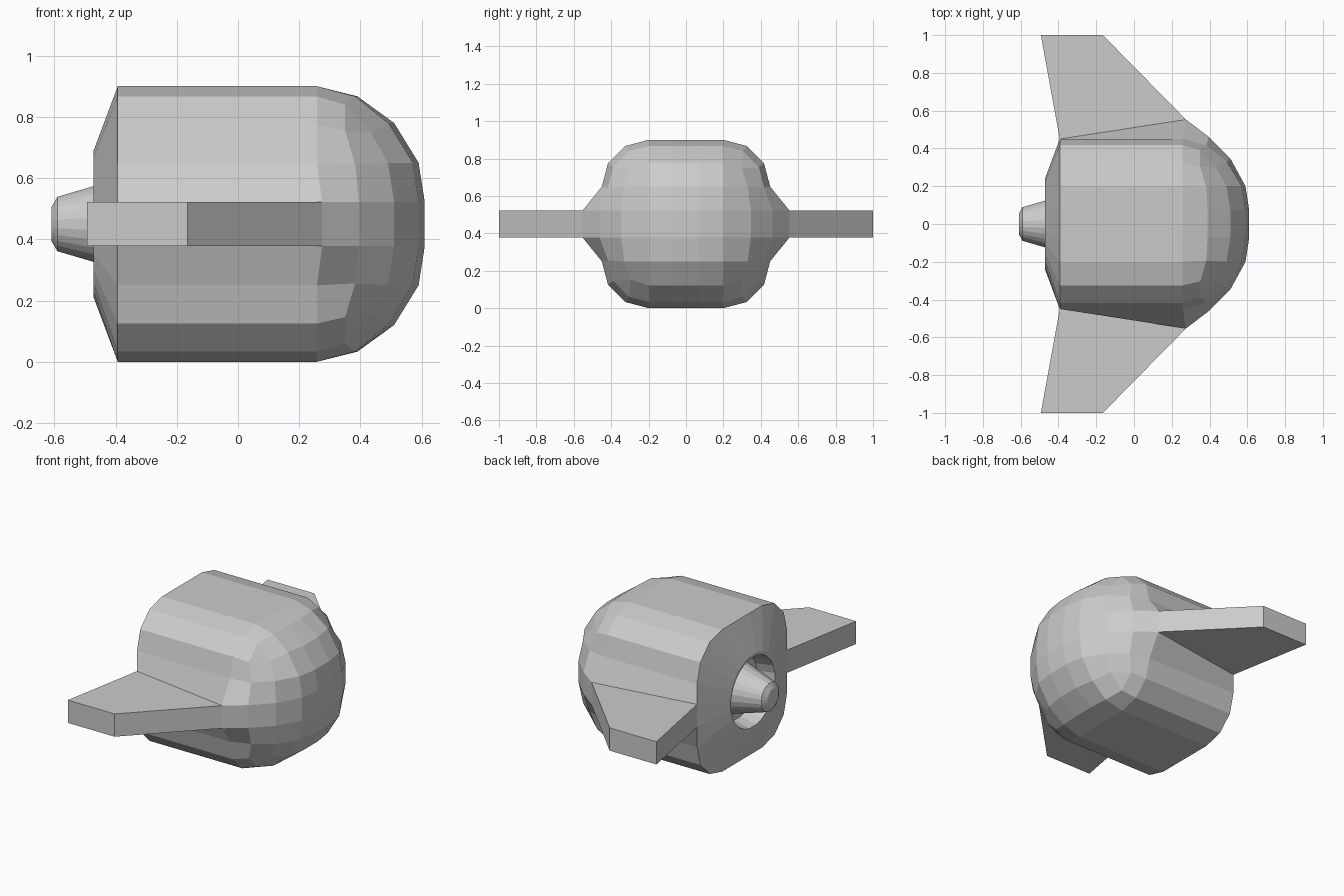
import bpy
import bmesh
import math

old = bpy.data.objects.get("Cube")
if old:
    bpy.data.objects.remove(old, do_unlink=True)

MID = 0.45                       # height of the long axis
grey = bpy.data.materials.new("light_grey")
grey.use_nodes = True
grey.diffuse_color = (0.6, 0.6, 0.6, 1)
grey.node_tree.nodes["Principled BSDF"].inputs["Base Color"].default_value = (0.6, 0.6, 0.6, 1)


def finish(name, bm):
    bmesh.ops.recalc_face_normals(bm, faces=bm.faces)
    mesh = bpy.data.meshes.new(name)
    bm.to_mesh(mesh)
    bm.free()
    mesh.materials.append(grey)
    obj = bpy.data.objects.new(name, mesh)
    bpy.context.collection.objects.link(obj)
    return obj


def add_ring(bm, points):
    return [bm.verts.new((x, y, z + MID)) for x, y, z in points]


def bridge(bm, a, b):
    n = len(a)
    for i in range(n):
        j = (i + 1) % n
        bm.faces.new(list(dict.fromkeys((a[i], a[j], b[j], b[i]))))


def circle(x, radius):
    return [(x, radius * y / math.hypot(y, z), radius * z / math.hypot(y, z)) for y, z in section]


# Rounded square section, counter-clockwise from the right side
quarter = [(0.45, 0.072), (0.45, 0.2), (0.417, 0.325),
           (0.325, 0.417), (0.2, 0.45), (0.072, 0.45)]
section = []
for turn in range(4):
    for y, z in quarter:
        for _ in range(turn):
            y, z = -z, y
        section.append((y, z))


def is_root(y, z):
    return abs(y) > 0.44 and abs(z) < 0.1


def front_edge(y, z):
    # end of the straight hull, flared out where the wings join
    if is_root(y, z):
        return (0.275, math.copysign(0.553, y), z)
    return (0.258, y, z)


def shoulder(y, z):
    # first ring of the rounded nose
    if is_root(y, z):
        return (0.395, math.copysign(0.462, y), z)
    small = min(abs(y), abs(z))
    if small > 0.3:
        return (0.35, y * 0.935, z * 0.935)
    k = 0.417 / 0.45
    side = 0.97 if small > 0.1 else 1
    if abs(y) > abs(z):
        return (0.39 if small < 0.1 else 0.383, y * k, z * side)
    return (0.39 if small < 0.1 else 0.383, y * side, z * k)


# Hull: tail recess, straight body and rounded nose
bm = bmesh.new()
rings = [circle(-0.36, 0.2), circle(-0.47, 0.222), circle(-0.472, 0.242),
         [(-0.393, y, z) for y, z in section],
         [front_edge(y, z) for y, z in section],
         [shoulder(y, z) for y, z in section]]
rings = [add_ring(bm, r) for r in rings]
for a, b in zip(rings, rings[1:]):
    bridge(bm, a, b)
bm.faces.new(rings[0])

# Nose cap as a domed square grid
steps = [-0.33, -0.2, -0.072, 0.072, 0.2, 0.33]
drop = {0.33: 0.1, 0.2: 0.02, 0.072: 0}
cap = {}
for u in steps:
    for v in steps:
        x = 0.61 - drop[abs(u)] - drop[abs(v)]
        y, z = u, v
        if abs(u) == abs(v) == 0.33:
            x, y, z = 0.435, u * 0.9, v * 0.9
        elif abs(u) == 0.33 and abs(v) < 0.1:
            y = u * 1.05
        cap[u, v] = bm.verts.new((x, y, z + MID))
for u, u2 in zip(steps, steps[1:]):
    for v, v2 in zip(steps, steps[1:]):
        bm.faces.new((cap[u, v], cap[u2, v], cap[u2, v2], cap[u, v2]))


def snap(value):
    return min(steps, key=lambda s: abs(s - value))


bridge(bm, rings[-1], [cap[snap(y), snap(z)] for y, z in section])
finish("hull", bm)

# Engine cone inside the tail recess
bm = bmesh.new()
cone = [add_ring(bm, circle(x, r)) for x, r in
        [(-0.355, 0.16), (-0.59, 0.09), (-0.61, 0.055)]]
for a, b in zip(cone, cone[1:]):
    bridge(bm, a, b)
bm.faces.new(cone[0])
bm.faces.new(cone[-1])
finish("engine_cone", bm)

# Swept wings on both sides
plan = [(-0.393, 0.45), (0.275, 0.553), (-0.165, 1), (-0.493, 1)]
for name, side in (("left_wing", 1), ("right_wing", -1)):
    bm = bmesh.new()
    low, high = (add_ring(bm, [(x, y * side, h) for x, y in plan]) for h in (-0.072, 0.072))
    bridge(bm, low, high)
    bm.faces.new(low)
    bm.faces.new(high)
    finish(name, bm)
